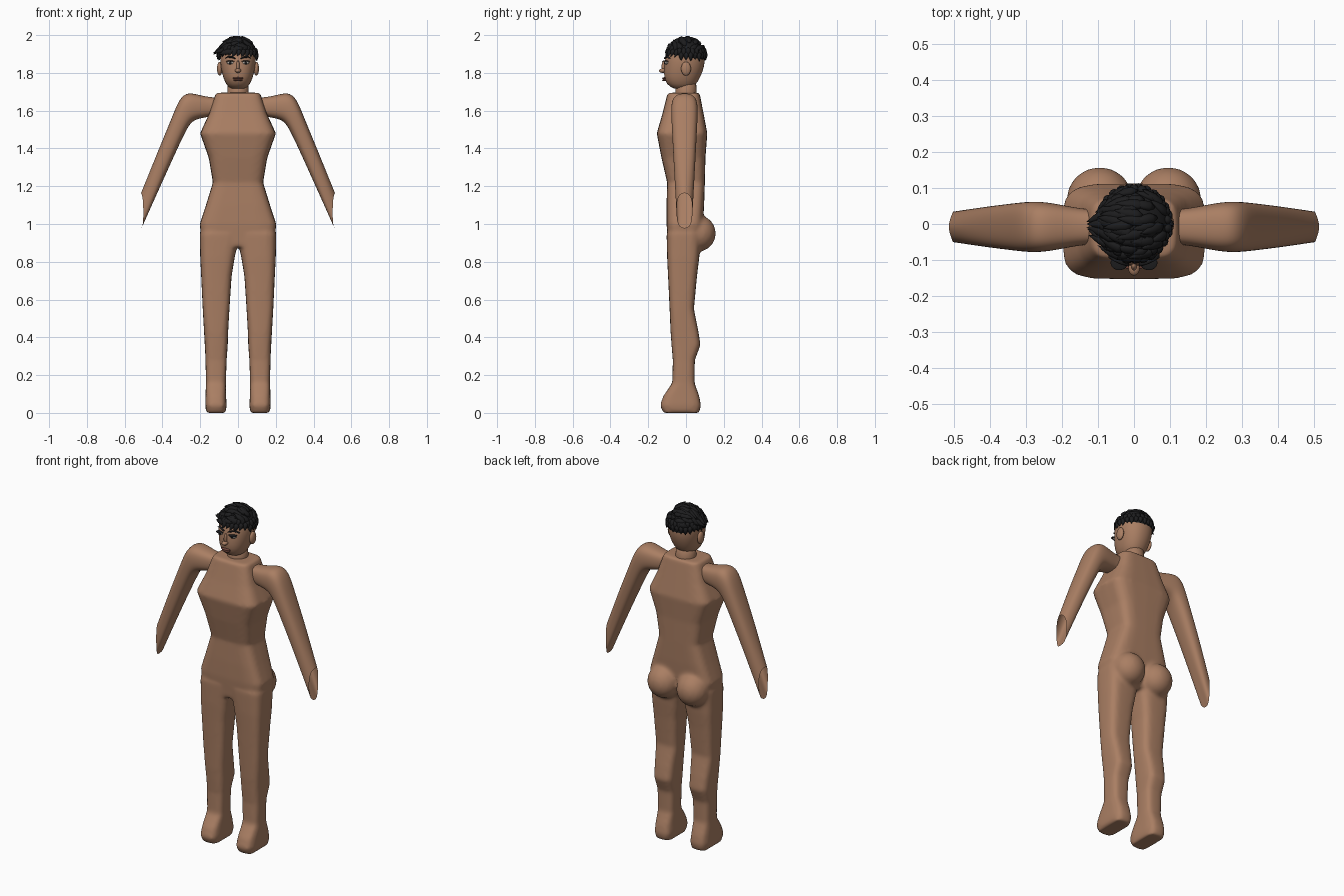
import bpy, bmesh, math, random
from mathutils import Vector, Matrix

default_cube = bpy.data.objects.get("Cube")
if default_cube:
    bpy.data.objects.remove(default_cube, do_unlink=True)
random.seed(4)


def make_material(name, red, green, blue):
    material = bpy.data.materials.new(name)
    material.use_nodes = True
    color = (red, green, blue, 1)
    material.diffuse_color = color
    shader = next(n for n in material.node_tree.nodes if n.type == 'BSDF_PRINCIPLED')
    shader.inputs["Base Color"].default_value = color
    shader.inputs["Roughness"].default_value = 0.8
    return material


skin = make_material("skin brown", .40, .21, .125)
black = make_material("hair black", .012, .012, .013)
lip = make_material("lip brown", .2, .075, .055)
white = make_material("eye white", .5, .45, .4)


def ring(center, u, v, power=2, count=24):
    """Superellipse ring spanned by two half axes."""
    points = []
    for i in range(count):
        angle = math.tau * i / count
        c, s = math.cos(angle), math.sin(angle)
        a = math.copysign(abs(c) ** (2 / power), c)
        b = math.copysign(abs(s) ** (2 / power), s)
        points.append(Vector(center) + Vector(u) * a + Vector(v) * b)
    return points


def loft(bm, rings, caps=True):
    """Skin consecutive rings with quads."""
    rows = [[bm.verts.new(p) for p in points] for points in rings]
    count = len(rows[0])
    faces = []
    for low, high in zip(rows, rows[1:]):
        for i in range(count):
            j = (i + 1) % count
            faces.append(bm.faces.new((low[i], low[j], high[j], high[i])))
    if caps:
        faces.append(bm.faces.new(rows[0][::-1]))
        faces.append(bm.faces.new(rows[-1]))
    bmesh.ops.recalc_face_normals(bm, faces=faces)


def slab(z, left, right, front, back, power):
    """Horizontal ring from its extents."""
    return ring(((left + right) / 2, (front + back) / 2, z),
                ((right - left) / 2, 0, 0), (0, (back - front) / 2, 0), power)


def ball(bm, center, radii):
    matrix = Matrix.Translation(center) @ Matrix.Diagonal((*radii, 1))
    bmesh.ops.create_uvsphere(bm, u_segments=24, v_segments=14, radius=1, matrix=matrix)


def finish(bm, name, material, subdivide=0):
    mesh = bpy.data.meshes.new(name)
    bm.to_mesh(mesh)
    bm.free()
    mesh.materials.append(material)
    mesh.shade_smooth()
    obj = bpy.data.objects.new(name, mesh)
    bpy.context.collection.objects.link(obj)
    if subdivide:
        obj.modifiers.new("Subdivision", 'SUBSURF').levels = subdivide
        obj.modifiers["Subdivision"].render_levels = subdivide
    return obj


def ellipsoid(name, material, center, radii):
    bm = bmesh.new()
    ball(bm, center, radii)
    return finish(bm, name, material)


# Torso, legs and seat fused into one smooth body
body = bmesh.new()
torso = [(.88, .19, -.095, .06), (1, .203, -.103, .09), (1.1, .17, -.103, .096),
         (1.22, .133, -.1, .1), (1.35, .155, -.13, .103), (1.48, .201, -.155, .113),
         (1.58, .155, -.126, .094), (1.695, .117, -.097, .072)]
loft(body, [slab(z, -w, w, front, back, 4.5) for z, w, front, back in torso])
leg = [(0, .065, .168, -.12, .07), (.04, .06, .174, -.138, .08), (.09, .063, .172, -.12, .07),
       (.16, .064, .17, -.072, .045), (.28, .06, .172, -.07, .047), (.36, .054, .176, -.077, .077),
       (.43, .052, .18, -.082, .066), (.55, .045, .187, -.087, .042),
       (.72, .034, .195, -.095, .058), (.82, .018, .2, -.1, .07), (.95, -.01, .203, -.103, .08)]
for side in (1, -1):
    loft(body, [slab(z, side * inner, side * outer, front, back, 3.6)
                for z, inner, outer, front, back in leg])
    ball(body, (side * .095, .068, .95), (.092, .09, .095))
bmesh.ops.recalc_face_normals(body, faces=body.faces)
body_object = finish(body, "body", skin)
fuse = body_object.modifiers.new("Fuse", 'REMESH')
fuse.mode = 'VOXEL'
fuse.voxel_size = .01
fuse.use_smooth_shade = True
soften = body_object.modifiers.new("Soften", 'SMOOTH')
soften.factor = .5
soften.iterations = 9

# Arms: upper edge x z, lower edge x z, half depth; the wrist end stays open
arm = [(.06, 1.67, .06, 1.575, .045), (.14, 1.67, .14, 1.57, .05), (.2, 1.682, .18, 1.562, .06),
       (.265, 1.7, .225, 1.552, .07), (.31, 1.668, .255, 1.53, .072),
       (.35, 1.565, .29, 1.465, .068), (.43, 1.372, .39, 1.245, .057),
       (.515, 1.165, .513, .975, .043)]
for side, label in ((1, "left"), (-1, "right")):
    rings = []
    for top_x, top_z, low_x, low_z, depth in arm:
        top, low = Vector((side * top_x, -.008, top_z)), Vector((side * low_x, -.008, low_z))
        rings.append(ring((top + low) / 2, (top - low) / 2, (0, depth, 0), 2.6, 16))
    for i, point in enumerate(rings[-1]):
        point.x -= side * .013 * abs(math.sin(math.tau * i / 16))
    bm = bmesh.new()
    loft(bm, rings, caps=False)
    finish(bm, label + "_arm", skin, 2)

# Neck and head
bm = bmesh.new()
loft(bm, [slab(z, -w, w, -w, w, 2) for z, w in ((1.66, .062), (1.7, .056), (1.78, .052))])
finish(bm, "neck", skin)
skull = [(1.712, .04, -.065, .025), (1.74, .064, -.104, .055), (1.78, .081, -.118, .078),
         (1.83, .092, -.117, .097), (1.88, .097, -.111, .102), (1.93, .087, -.096, .09),
         (1.965, .05, -.055, .055)]
bm = bmesh.new()
loft(bm, [slab(z, -w, w, front, back, 2.2) for z, w, front, back in skull])
finish(bm, "head", skin, 1)

# Face
ellipsoid("nose_bridge", skin, (0, -.115, 1.835), (.009, .014, .03))
ellipsoid("nose_tip", skin, (0, -.122, 1.812), (.016, .021, .012))
ellipsoid("upper_lip", lip, (0, -.115, 1.772), (.03, .012, .005))
ellipsoid("lower_lip", lip, (0, -.113, 1.762), (.024, .013, .006))
for side, label in ((1, "left"), (-1, "right")):
    ellipsoid(label + "_ear", skin, (side * .097, .0, 1.822), (.014, .026, .037))
    ellipsoid(label + "_eye", white, (side * .04, -.103, 1.853), (.02, .011, .008))
    ellipsoid(label + "_iris", black, (side * .04, -.113, 1.853), (.007, .004, .007))
    ellipsoid(label + "_lashes", black, (side * .041, -.108, 1.862), (.024, .02, .003))
    bm = bmesh.new()
    brow = [(.014, 1.876, .003), (.035, 1.884, .005), (.055, 1.885, .004), (.07, 1.876, .001)]
    loft(bm, [ring((side * x, -.112 + x * x * 5, z), (0, .007, 0), (0, 0, r), 2, 8)
              for x, z, r in brow])
    finish(bm, label + "_brow", black)

# Hair cap, trimmed higher over the face
hair_center = Vector((0, 0, 1.885))
hair_radii = Vector((.1, .104, .098))
bm = bmesh.new()
ball(bm, hair_center, hair_radii)
bmesh.ops.bisect_plane(bm, geom=bm.verts[:] + bm.edges[:] + bm.faces[:], clear_inner=True,
                       plane_co=(0, 0, 1.885), plane_no=(0, .16, 1))
finish(bm, "hair_cap", black)


def tuft(bm, direction, flow, length, width, drop):
    """Pointed lock lying on the cap and combed along flow."""
    normal = direction.normalized()
    start = hair_center + normal * hair_radii
    flow = Vector(flow)
    along = (flow - normal * flow.dot(normal)).normalized()
    across = normal.cross(along)
    rings = []
    for t, size in ((0, .35), (.25, 1), (.55, .85), (.8, .45), (1, .04)):
        center = start + along * length * t - normal * drop * t * t
        rings.append(ring(center, across * width * size, normal * .011 * size, 2, 8))
    loft(bm, rings)


# Crown locks combed towards the right side
bm = bmesh.new()
for row in range(7):
    for column in range(9):
        x = .85 - row * .27 + random.uniform(-.07, .07)
        y = -.88 + column * .22 + random.uniform(-.05, .05)
        if x * x + y * y < .93:
            direction = Vector((x, y, math.sqrt(1 - x * x - y * y)))
            flow = (-1, random.uniform(-.25, .25), .0)
            tuft(bm, direction, flow, random.uniform(.06, .085), .016, .018)
finish(bm, "crown_locks", black)

# Short locks hanging around the sides, back and forehead
bm = bmesh.new()
for layer in range(2):
    for step in range(26):
        angle = math.tau * (step + layer / 2) / 26
        forehead = math.sin(angle) < -.45
        height = (.45 if forehead else .25) + layer * .3
        direction = Vector((math.cos(angle), math.sin(angle), height))
        flow = (-.4 if forehead else 0, 0, -1)
        tuft(bm, direction, flow, random.uniform(.035, .05), .014, .006)
for y, z in ((-.6, .35), (-.3, .6), (0, .7), (.3, .55), (-.75, .5)):
    tuft(bm, Vector((-.8, y, z)), (-1, y * .4, .25), .07, .014, -.012)
finish(bm, "fringe_locks", black)
